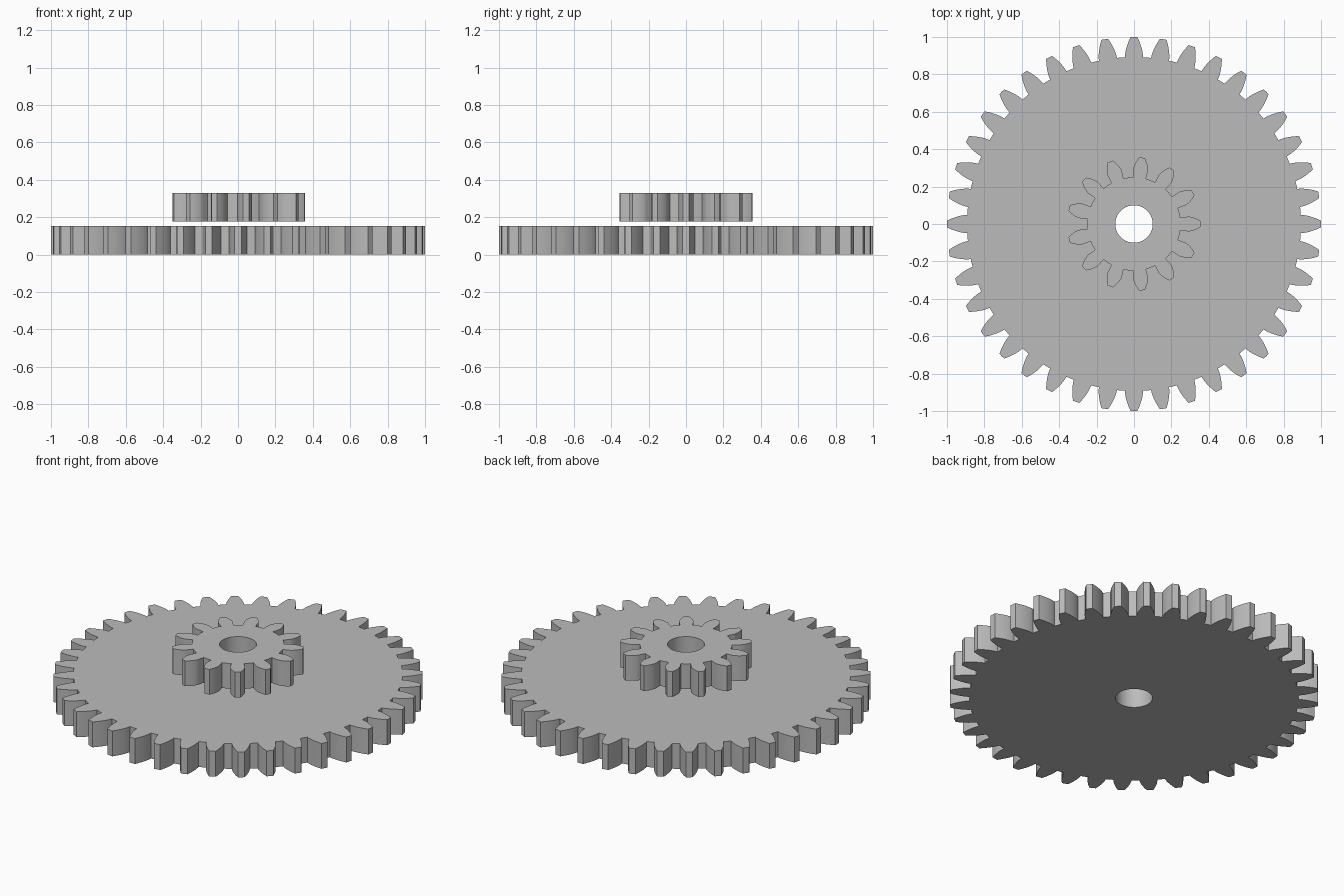
import bpy
import bmesh
import math
from mathutils import Vector

cube = bpy.data.objects.get("Cube")
if cube:
    bpy.data.objects.remove(cube, do_unlink=True)

MODULE = 1 / 21
PRESSURE = math.radians(20)
BORE = 0.1

grey = bpy.data.materials.new("plain grey")
grey.use_nodes = True
colour = (0.5, 0.5, 0.5, 1)
grey.diffuse_color = colour
grey.node_tree.nodes["Principled BSDF"].inputs["Base Color"].default_value = colour


def polar(radius, angle):
    return Vector((radius * math.cos(angle), radius * math.sin(angle), 0))


def involute(angle):
    return math.tan(angle) - angle


def gear_outline(teeth, steps=8):
    """Points of an involute spur gear, one tooth pointing along +x."""
    pitch = MODULE * teeth / 2
    outer = pitch + MODULE
    root = pitch - 1.25 * MODULE
    base = pitch * math.cos(PRESSURE)
    half_base = math.pi / (2 * teeth) + involute(PRESSURE)

    # Half a tooth flank from root to tip, as (radius, half angle)
    flank = [(root, half_base)]
    for i in range(steps + 1):
        r = base + (outer - base) * (i / steps) ** 2
        flank.append((r, half_base - involute(math.acos(min(1, base / r)))))
    tooth = [(r, -a) for r, a in flank] + [(outer, 0)]
    tooth += [(r, a) for r, a in reversed(flank)]
    # Middle of the valley keeps the root round
    tooth.append((root, math.pi / teeth))
    turn = math.tau / teeth
    return [polar(r, a + k * turn) for k in range(teeth) for r, a in tooth]


def add_loop(bm, points):
    verts = [bm.verts.new(p) for p in points]
    return [bm.edges.new((v, verts[(i + 1) % len(verts)]))
            for i, v in enumerate(verts)]


def add_gear(name, teeth, bottom, top):
    bm = bmesh.new()
    edges = add_loop(bm, gear_outline(teeth))
    edges += add_loop(bm, [polar(BORE, math.tau * i / 64) for i in range(64)])
    bmesh.ops.triangle_fill(bm, edges=edges, use_beauty=True)
    # Raise the flat blank into a solid disc
    raised = bmesh.ops.extrude_face_region(
        bm, geom=bm.faces[:], use_keep_orig=True)
    verts = [g for g in raised["geom"] if isinstance(g, bmesh.types.BMVert)]
    bmesh.ops.translate(bm, verts=verts, vec=(0, 0, top - bottom))
    bmesh.ops.recalc_face_normals(bm, faces=bm.faces[:])

    mesh = bpy.data.meshes.new(name)
    bm.to_mesh(mesh)
    bm.free()
    mesh.materials.append(grey)
    gear = bpy.data.objects.new(name, mesh)
    gear.location.z = bottom
    bpy.context.collection.objects.link(gear)
    bpy.ops.object.select_all(action="DESELECT")
    gear.select_set(True)
    bpy.context.view_layer.objects.active = gear
    bpy.ops.object.shade_smooth_by_angle(angle=math.radians(25))


# Wide wheel below, small pinion floating just above it
add_gear("large_gear", 40, 0, 0.152)
add_gear("small_gear", 13, 0.178, 0.329)
